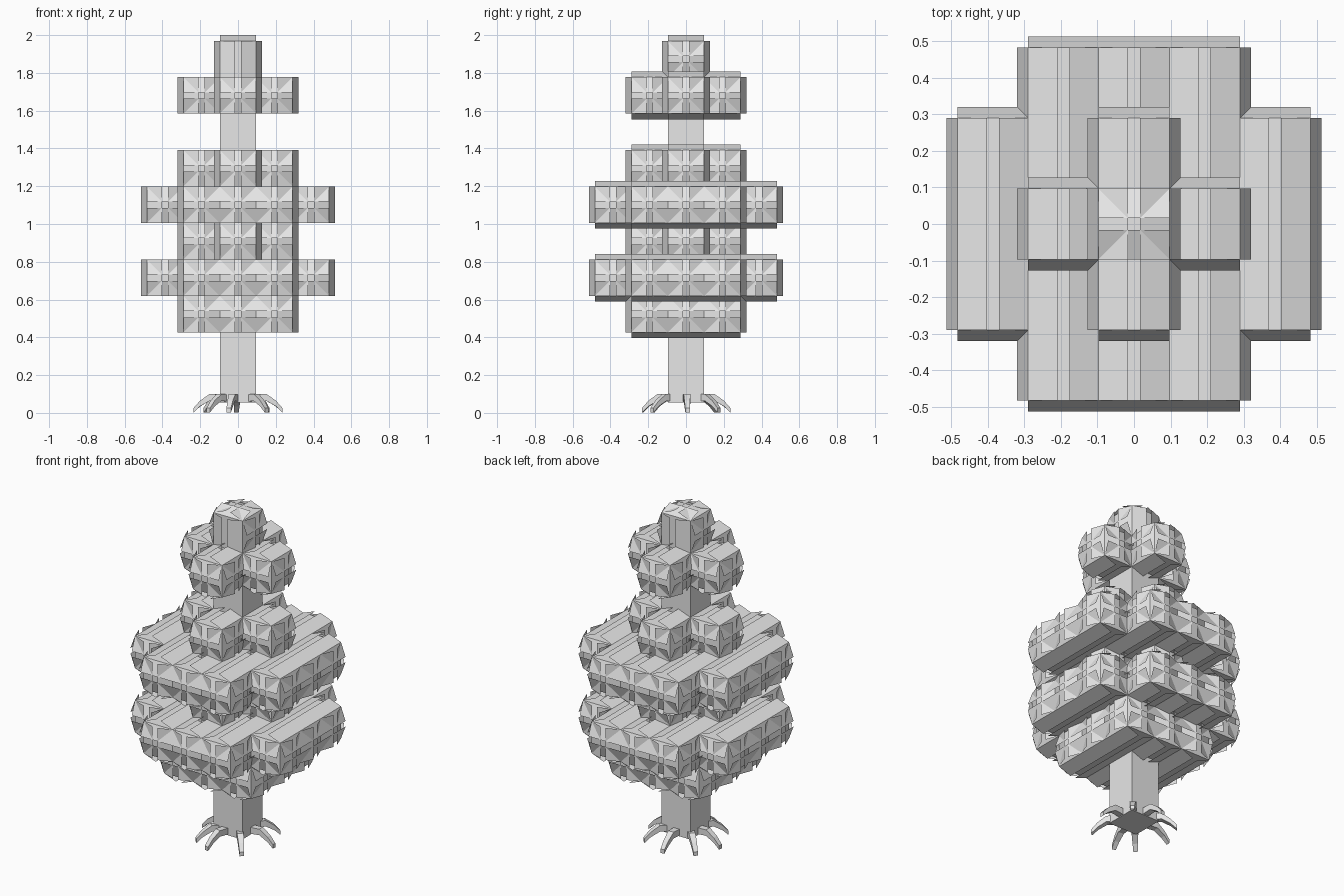
import bpy, bmesh, math
from mathutils import Vector

if "Cube" in bpy.data.objects:
    bpy.data.objects.remove(bpy.data.objects["Cube"])

B = 0.193            # block size
BASE = 0.426         # underside of the foliage
RISE, RUN = 0.03, 0.08   # tilt of each leaf flap

grey = bpy.data.materials.new("pale_grey")
grey.use_nodes = True
colour = (0.8, 0.8, 0.8, 1)
grey.diffuse_color = colour
grey.node_tree.nodes["Principled BSDF"].inputs["Base Color"].default_value = colour


def finish(bm, name):
    mesh = bpy.data.meshes.new(name)
    bm.to_mesh(mesh)
    bm.free()
    mesh.materials.append(grey)
    obj = bpy.data.objects.new(name, mesh)
    bpy.context.collection.objects.link(obj)
    return obj


def quad(bm, *points):
    bm.faces.new([bm.verts.new(p) for p in points])


AXES = [Vector((1, 0, 0)), Vector((0, 1, 0)), Vector((0, 0, 1))]
SIDES = [a * s for a in AXES for s in (1, -1)]


def leaf_face(bm, centre, n, plain_axis):
    """Flat block face plus flaps hinged on its edges and tilted outward."""
    h = B / 2
    c = centre + n * h
    edges = [s for s in SIDES if abs(s.dot(n)) < 0.5]
    u, v = edges[0], n.cross(edges[0])
    quad(bm, *[c + u * h * i + v * h * j for i, j in ((-1, -1), (1, -1), (1, 1), (-1, 1))])
    for e in edges:
        # faces along the plain axis only carry the pair of sideways flaps
        if abs(n[plain_axis]) > 0.5 and abs(e.x) < 0.5:
            continue
        t = e.cross(n) * h
        hinge = c + e * h
        tip = hinge - e * RUN + n * RISE
        quad(bm, hinge - t, hinge + t, tip + t, tip - t)


def foliage(name, cells, level, occupied, plain_axis=2):
    bm = bmesh.new()
    for x, y in cells:
        centre = Vector((x * B, y * B, BASE + (level + 0.5) * B))
        for n in SIDES:
            beside = (x + round(n.x), y + round(n.y), level + round(n.z))
            if beside not in occupied:
                leaf_face(bm, centre, n, plain_axis)
    return finish(bm, name)


# Foliage layers, bottom to top
def square(r):
    return [(x, y) for x in range(-r, r + 1) for y in range(-r, r + 1)]


full = square(1)
plus = [c for c in full if abs(c[0]) + abs(c[1]) < 2]
wide = [c for c in square(2) if abs(c[0]) + abs(c[1]) < 4]
ring = [c for c in plus if c != (0, 0)]
layers = {0: full, 1: wide, 2: plus, 3: wide, 4: ring, 6: ring, 7: [(0, 0)]}
occupied = {(x, y, k) for k, cells in layers.items() for x, y in cells}
occupied |= {(0, 0, k) for k in range(-1, 7)}
for k, cells in layers.items():
    top = k == 7
    foliage("foliage_top" if top else f"foliage_layer_{k}", cells, k, occupied, 1 if top else 2)

# Trunk
bm = bmesh.new()
bmesh.ops.create_cube(bm, size=1)
low, high = 0.055, BASE + 7 * B - 0.002
for vert in bm.verts:
    vert.co = (vert.co.x * B * 0.99, vert.co.y * B * 0.99, high if vert.co.z > 0 else low)
finish(bm, "trunk")

# Roots: square section swept along a bent, tapering path
PATH = [(0.04, 0.075, 0.02), (0.15, 0.082, 0.018), (0.2, 0.05, 0.015), (0.235, 0.014, 0.012)]


def root(degrees):
    bm = bmesh.new()
    a = math.radians(degrees)
    out, side = Vector((math.cos(a), math.sin(a), 0)), Vector((-math.sin(a), math.cos(a), 0))
    up = Vector((0, 0, 1))
    rings = []
    for r, z, w in PATH:
        rings.append([bm.verts.new(out * r + up * (z + j * w) + side * i * w)
                      for i, j in ((-1, -1), (1, -1), (1, 1), (-1, 1))])
    for p, q in zip(rings, rings[1:]):
        for i in range(4):
            j = (i + 1) % 4
            bm.faces.new((p[i], p[j], q[j], q[i]))
    bm.faces.new(rings[0])
    bm.faces.new(rings[-1])
    bmesh.ops.recalc_face_normals(bm, faces=bm.faces)
    finish(bm, "root")


for angle in (2, 48, 92, 138, 178, 228, 258, 310):
    root(angle)
